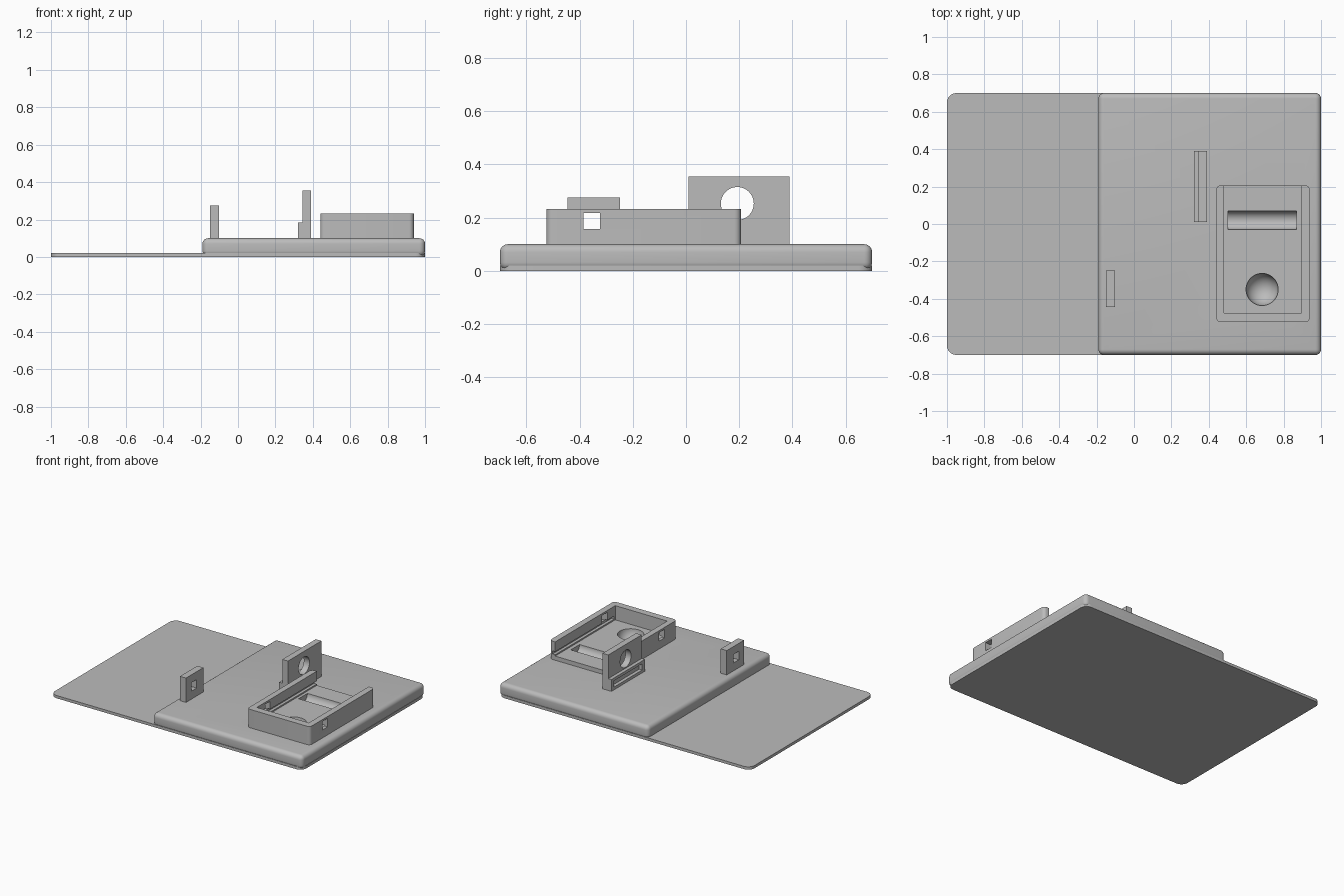
import bpy, bmesh, math
from mathutils import Matrix, Vector

if "Cube" in bpy.data.objects:
    bpy.data.objects.remove(bpy.data.objects["Cube"])

grey = bpy.data.materials.new("plain grey")
grey.use_nodes = True
grey.diffuse_color = (0.5, 0.5, 0.5, 1)
grey.node_tree.nodes["Principled BSDF"].inputs["Base Color"].default_value = (0.5, 0.5, 0.5, 1)


def finish(name, bm):
    mesh = bpy.data.meshes.new(name)
    bmesh.ops.recalc_face_normals(bm, faces=bm.faces[:])
    bm.to_mesh(mesh)
    bm.free()
    mesh.materials.append(grey)
    obj = bpy.data.objects.new(name, mesh)
    bpy.context.collection.objects.link(obj)
    return obj


def box(name, x, y, z, upright=0, fillet=0):
    """Box from ranges; optional rounding of upright edges or of all edges."""
    bm = bmesh.new()
    bmesh.ops.create_cube(bm, size=1)
    for v in bm.verts:
        v.co = Vector([r[0] + (c + 0.5) * (r[1] - r[0]) for r, c in zip((x, y, z), v.co)])
    edges = [e for e in bm.edges
             if fillet or abs(e.verts[0].co.z - e.verts[1].co.z) > 1e-4]
    if upright or fillet:
        bmesh.ops.bevel(bm, geom=edges, offset=upright or fillet, segments=6,
                        profile=0.5, affect='EDGES')
    return finish(name, bm)


def rod(name, centre, radius, length):
    """Cylinder along x."""
    bm = bmesh.new()
    place = Matrix.Translation(centre) @ Matrix.Rotation(math.pi / 2, 4, 'Y')
    bmesh.ops.create_cone(bm, cap_ends=True, segments=48, radius1=radius,
                          radius2=radius, depth=length, matrix=place)
    return finish(name, bm)


def ball(name, centre, radius):
    bm = bmesh.new()
    bmesh.ops.create_uvsphere(bm, u_segments=48, v_segments=24, radius=radius,
                              matrix=Matrix.Translation(centre))
    return finish(name, bm)


def activate(obj):
    bpy.ops.object.select_all(action='DESELECT')
    obj.select_set(True)
    bpy.context.view_layer.objects.active = obj


def cut(obj, cutters):
    activate(obj)
    for cutter in cutters:
        mod = obj.modifiers.new("cut", 'BOOLEAN')
        mod.operation = 'DIFFERENCE'
        mod.solver = 'EXACT'
        mod.object = cutter
        bpy.ops.object.modifier_apply(modifier=mod.name)


# Thin sheet and thick base
sheet = box("thin_sheet", (-1, 1), (-0.7, 0.7), (0, 0.02), upright=0.05)
base = box("base_block", (-0.19, 1), (-0.7, 0.7), (0.002, 0.1), fillet=0.03)

# Tray with an open back, and the two upright plates
tray = box("tray", (0.44, 0.94), (-0.525, 0.207), (0.09, 0.232), upright=0.025)
small_plate = box("small_plate", (-0.15, -0.102), (-0.445, -0.248), (0.095, 0.275))
tall_plate = box("tall_plate", (0.345, 0.39), (0.01, 0.39), (0.095, 0.355))
foot = box("tall_plate_foot", (0.32, 0.346), (0.01, 0.39), (0.095, 0.185))

# Cutters
inside = box("cut_inside", (0.482, 0.895), (-0.475, 0.4), (0.13, 0.4))
grooves = box("cut_grooves", (0.462, 0.915), (-0.46, 0.4), (0.14, 0.162))
window = box("cut_window", (-0.5, 1.2), (-0.385, -0.324), (0.157, 0.218))
trough = rod("cut_trough", (0.685, 0.02, 0.13), 0.05, 0.365)
dimple = ball("cut_dimple", (0.685, -0.35, 0.13), 0.086)
bore = rod("cut_bore", (0.367, 0.193, 0.253), 0.062, 0.2)
slot = box("cut_slot", (0.2, 0.344), (0.04, 0.36), (0.12, 0.165))

cut(tray, [inside, grooves, window, trough, dimple])
cut(base, [trough, dimple])
cut(small_plate, [window])
cut(tall_plate, [bore])
cut(foot, [slot])

for cutter in (inside, grooves, window, trough, dimple, bore, slot):
    bpy.data.objects.remove(cutter)

for part in (sheet, base, tray, small_plate, tall_plate, foot):
    activate(part)
    bpy.ops.object.shade_smooth_by_angle(angle=math.radians(30))
